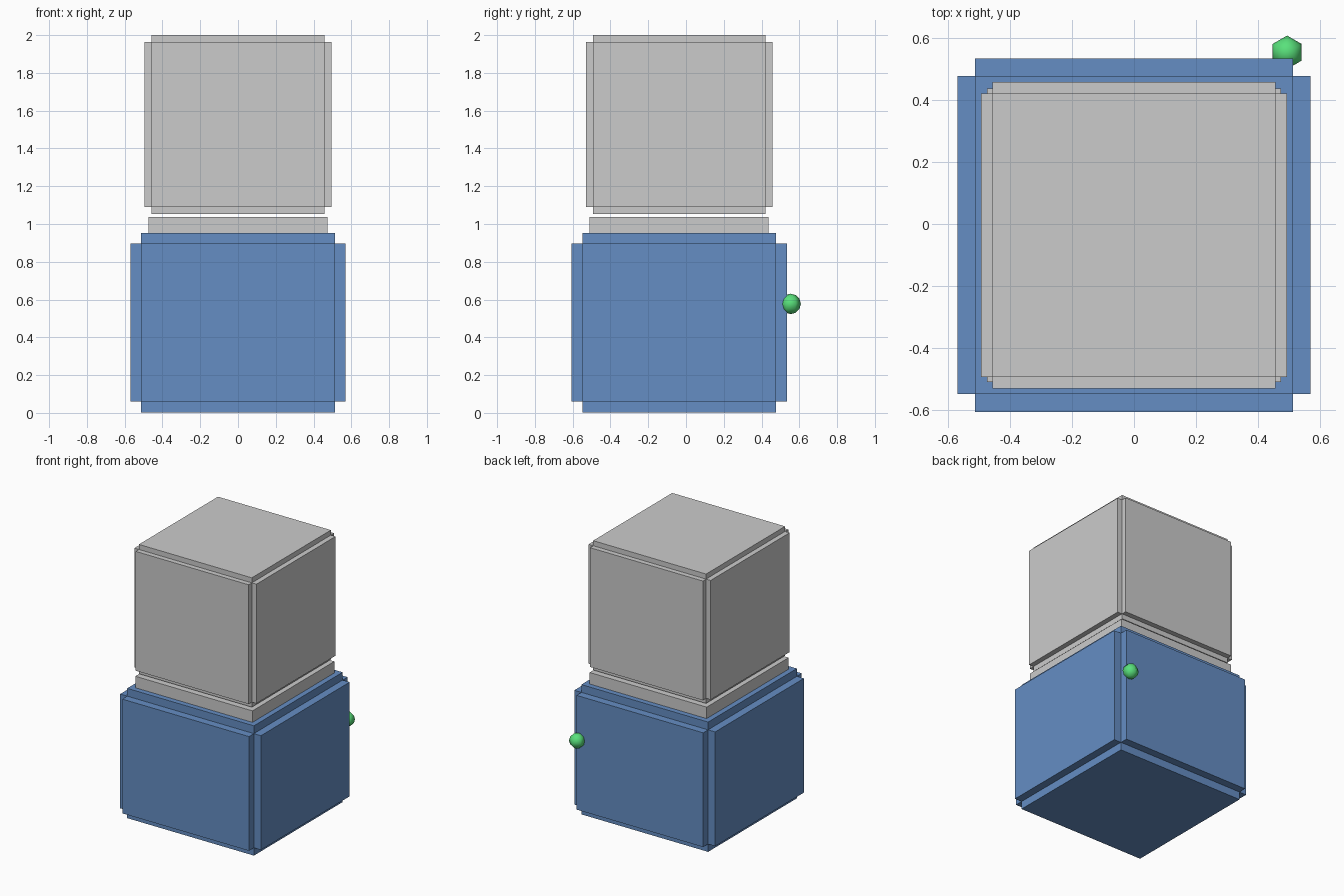
import bpy, bmesh, math
from mathutils import Matrix, Vector

if "Cube" in bpy.data.objects:
    bpy.data.objects.remove(bpy.data.objects["Cube"])

CY = -0.036  # depth centre of the stacked blocks


def material(name, rgb):
    m = bpy.data.materials.new(name)
    m.diffuse_color = (*rgb, 1)
    m.use_nodes = True
    m.node_tree.nodes["Principled BSDF"].inputs["Base Color"].default_value = m.diffuse_color
    return m


def finish(name, bm, mat=None):
    bmesh.ops.recalc_face_normals(bm, faces=bm.faces[:])
    me = bpy.data.meshes.new(name)
    bm.to_mesh(me)
    bm.free()
    ob = bpy.data.objects.new(name, me)
    bpy.context.collection.objects.link(ob)
    if mat:
        me.materials.append(mat)
    return ob


def block(name, half, z0, z1, raise_by=0, mat=None):
    """Box whose six faces are each extruded outward by raise_by."""
    bm = bmesh.new()
    size = Matrix.Diagonal((2 * half, 2 * half, z1 - z0, 1))
    bmesh.ops.create_cube(bm, size=1, matrix=Matrix.Translation((0, CY, (z0 + z1) / 2)) @ size)
    if raise_by:
        for f in bm.faces[:]:
            n = f.normal.copy()
            new = bmesh.ops.extrude_discrete_faces(bm, faces=[f])["faces"][0]
            bmesh.ops.translate(bm, verts=new.verts[:], vec=n * raise_by)
    return finish(name, bm, mat)


blue = material("blue", (0.13, 0.27, 0.55))
green = material("green", (0.1, 0.75, 0.2))

# Lower body, neck plate and floating upper block
block("body", 0.513, 0.06, 0.896, 0.057, blue)
block("neck", 0.474, 0.953, 1.037)
block("head", 0.457, 1.09, 1.963, 0.037)

# Small six-sided knob on the back right corner
bm = bmesh.new()
bmesh.ops.create_uvsphere(bm, u_segments=6, v_segments=6, radius=0.054)
rim = max(bm.verts, key=lambda v: v.co.xy.length)
turn = math.pi / 2 - math.atan2(rim.co.y, rim.co.x)
bmesh.ops.rotate(bm, verts=bm.verts[:], cent=(0, 0, 0), matrix=Matrix.Rotation(turn, 3, 'Z'))
bmesh.ops.translate(bm, verts=bm.verts[:], vec=Vector((0.494, 0.554, 0.577)))
for f in bm.faces:
    f.smooth = True
finish("knob", bm, green)
